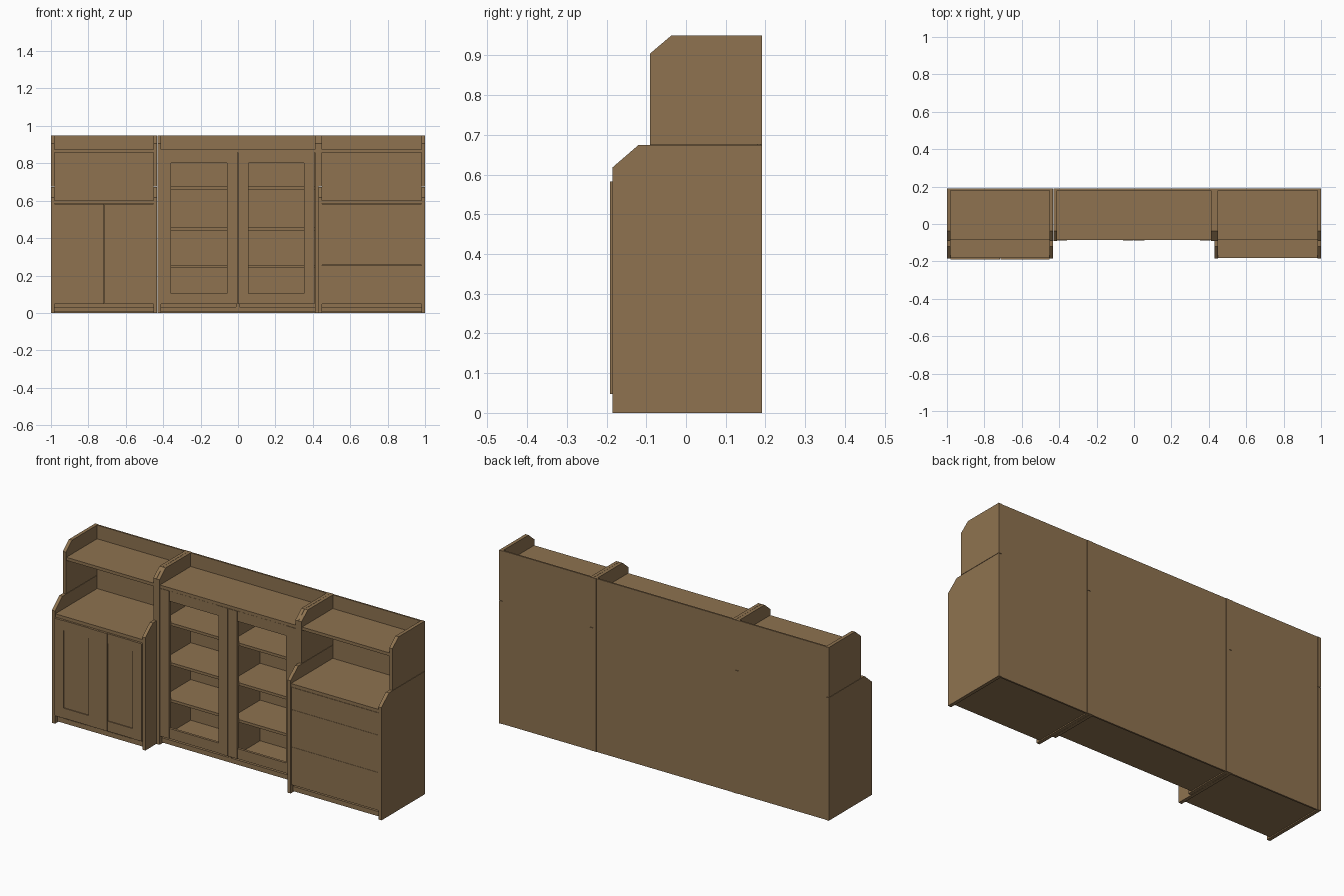
import bpy, bmesh

if "Cube" in bpy.data.objects:
    bpy.data.objects.remove(bpy.data.objects["Cube"])

wood = bpy.data.materials.new("brown_wood")
wood.diffuse_color = (0.271, 0.171, 0.080, 1)
wood.use_nodes = True
wood.node_tree.nodes["Principled BSDF"].inputs["Base Color"].default_value = wood.diffuse_color

BACK = 0.191     # rear plane
INNER = 0.18     # front of back boards
LOW_F = -0.185   # front of the deep outer units
UP_F = -0.09     # front of the shallow parts


def finish(name, bm):
    bmesh.ops.recalc_face_normals(bm, faces=bm.faces)
    me = bpy.data.meshes.new(name)
    bm.to_mesh(me)
    bm.free()
    me.materials.append(wood)
    ob = bpy.data.objects.new(name, me)
    bpy.context.collection.objects.link(ob)
    return ob


def box(name, x0, x1, y0, y1, z0, z1):
    bm = bmesh.new()
    bmesh.ops.create_cube(bm, size=1)
    for v in bm.verts:
        v.co = ((x0, x1)[v.co.x > 0], (y0, y1)[v.co.y > 0], (z0, z1)[v.co.z > 0])
    return finish(name, bm)


def side_panel(name, x0, x1, profile):
    """Extrude a (y, z) outline along x."""
    bm = bmesh.new()
    face = bm.faces.new([bm.verts.new((x0, y, z)) for y, z in profile])
    ext = bmesh.ops.extrude_face_region(bm, geom=[face])
    for v in ext["geom"]:
        if isinstance(v, bmesh.types.BMVert):
            v.co.x = x1
    return finish(name, bm)


def door_frame(name, x0, x1, y0, y1, z0, z1, w):
    """Two stiles and two slightly set-back rails around an opening."""
    box(name + "_stile_left", x0, x0 + w, y0, y1, z0, z1)
    box(name + "_stile_right", x1 - w, x1, y0, y1, z0, z1)
    box(name + "_rail_bottom", x0 + w, x1 - w, y0 + 0.002, y1, z0, z0 + w)
    box(name + "_rail_top", x0 + w, x1 - w, y0 + 0.002, y1, z1 - w, z1)


LOWER = [(BACK, 0), (LOW_F, 0), (LOW_F, 0.618), (-0.12, 0.674), (BACK, 0.674)]
UPPER = [(BACK, 0.676), (UP_F, 0.676), (UP_F, 0.905), (-0.037, 0.95), (BACK, 0.95)]
TALL = [(BACK, 0), (UP_F, 0)] + UPPER[2:]

# Shared carcass: back, floor and top shelf of each unit
units = {"left": (-0.981, -0.451, LOW_F), "centre": (-0.413, 0.411, UP_F),
         "right": (0.449, 0.981, LOW_F)}
for n, (x0, x1, front) in units.items():
    box(n + "_back", x0, x1, INNER, BACK - 0.002, 0, 0.95)
    box(n + "_floor", x0, x1, front + 0.02, INNER, 0.006, 0.032)
    box(n + "_top_shelf", x0, x1, UP_F + 0.004, INNER, 0.858, 0.875)
    t = 0.0185
    for side, a, b in (("left", x0 - t, x0), ("right", x1, x1 + t)):
        if n == "centre":
            side_panel(f"{n}_{side}_panel", a, b, TALL)
        else:
            if a < -0.99:
                a = -1.0
            if b > 0.99:
                b = 1.0
            side_panel(f"{n}_{side}_lower_panel", a, b, LOWER)
            side_panel(f"{n}_{side}_upper_panel", a, b, UPPER)

# Counters of the deep units
for n in ("left", "right"):
    x0, x1, front = units[n]
    box(n + "_counter", x0, x1, front + 0.003, INNER, 0.584, 0.602)

# Left cupboard: two doors with recessed panels
x0, x1, _ = units["left"]
mid = (x0 + x1) / 2
for n, a, b in (("left", x0, mid - 0.001), ("right", mid + 0.001, x1)):
    door_frame(f"cupboard_{n}_door", a, b, -0.191, -0.173, 0.047, 0.582, 0.055)
    box(f"cupboard_{n}_door_panel", a + 0.055, b - 0.055, -0.184, -0.176, 0.102, 0.527)

# Right unit: three drawer fronts
x0, x1, _ = units["right"]
for i, (z0, z1) in enumerate(((0.047, 0.2545), (0.2555, 0.4595), (0.4605, 0.582))):
    box(f"drawer_front_{i + 1}", x0 + 0.001, x1 - 0.001, -0.181, -0.163, z0, z1)

# Centre display case: divider, shelves and open framed doors
x0, x1, _ = units["centre"]
box("centre_divider", -0.01, 0.008, -0.07, INNER, 0.032, 0.858)
for n, a, b, sa, sb in (("left", x0, -0.002, x0, -0.01), ("right", 0.0, x1 - 0.002, 0.008, x1)):
    door_frame(f"display_{n}_door", a, b, UP_F + 0.003, -0.071, 0.047, 0.857, 0.056)
    for i, z in enumerate((0.24, 0.442, 0.66)):
        box(f"display_{n}_shelf_{i + 1}", sa, sb, -0.068, INNER, z, z + 0.015)
